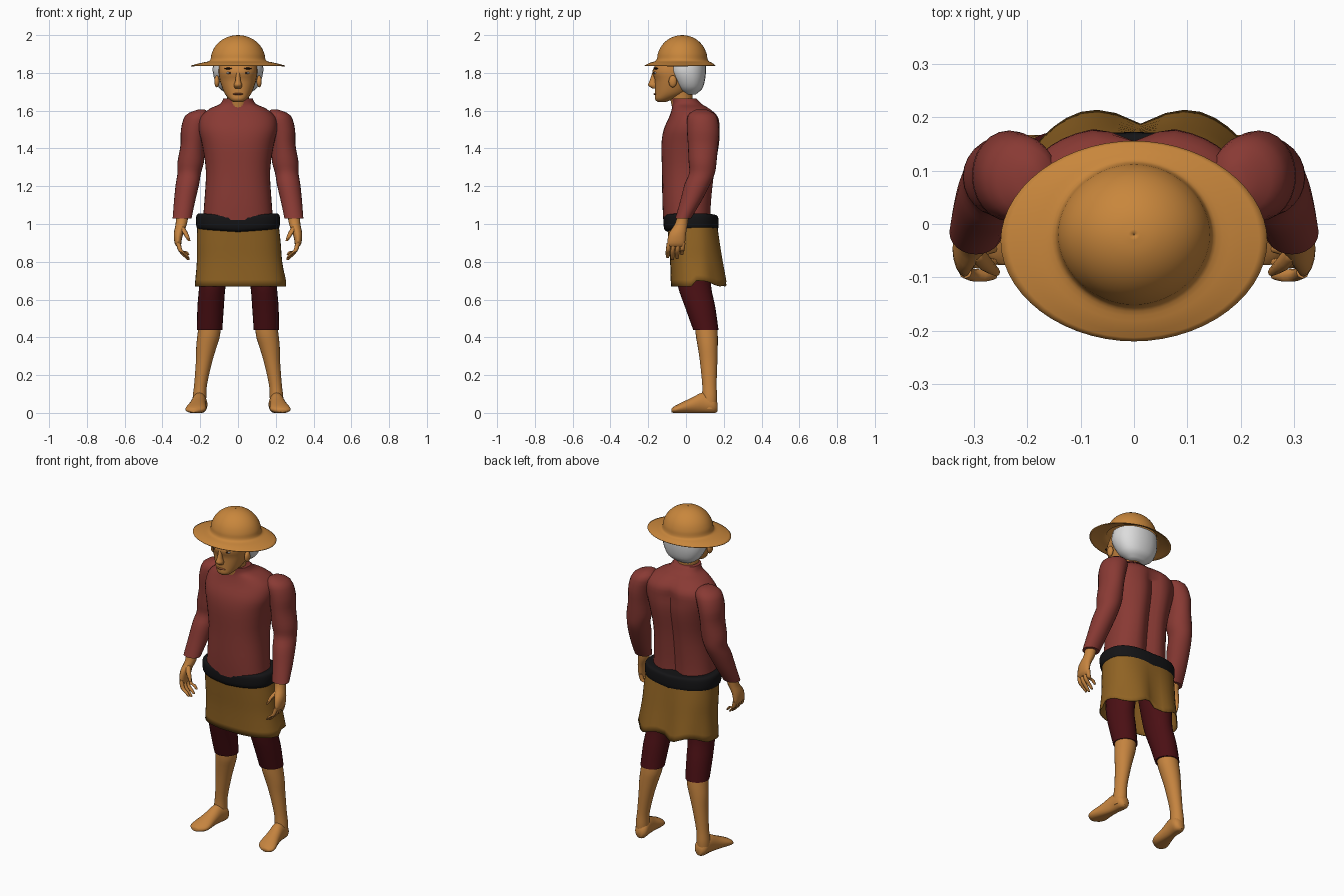
import bpy, bmesh, math
from mathutils import Vector

cube = bpy.data.objects.get("Cube")
if cube:
    bpy.data.objects.remove(cube)


def material(name, r, g, b):
    m = bpy.data.materials.new(name)
    m.use_nodes = True
    m.diffuse_color = (r, g, b, 1)
    m.node_tree.nodes["Principled BSDF"].inputs["Base Color"].default_value = (r, g, b, 1)
    return m


skin = material("tan skin", .56, .23, .05)
straw = material("straw", .58, .24, .045)
red = material("brick red cloth", .25, .042, .034)
ochre = material("ochre cloth", .28, .125, .017)
maroon = material("dark maroon cloth", .07, .005, .007)
black = material("black leather", .007, .007, .008)
white = material("white hair", .72, .72, .72)
dark = material("dark brown", .03, .012, .006)
lip = material("lip brown", .28, .085, .03)


def finish(name, bm, mats, mirror=False, thick=0, angle=50):
    bmesh.ops.recalc_face_normals(bm, faces=bm.faces)
    me = bpy.data.meshes.new(name)
    bm.to_mesh(me)
    bm.free()
    ob = bpy.data.objects.new(name, me)
    bpy.context.collection.objects.link(ob)
    for m in mats:
        me.materials.append(m)
    if mirror:
        ob.modifiers.new("Mirror", 'MIRROR').use_mirror_merge = False
    if thick:
        ob.modifiers.new("Solidify", 'SOLIDIFY').thickness = thick
    bpy.ops.object.select_all(action='DESELECT')
    ob.select_set(True)
    bpy.context.view_layer.objects.active = ob
    bpy.ops.object.shade_smooth_by_angle(angle=math.radians(angle))
    return ob


def spline(rings, steps):
    """Catmull-Rom interpolation of ring parameters."""
    out = []
    for i in range(len(rings) - 1):
        a, b, c, d = (rings[max(i - 1, 0)], rings[i], rings[i + 1],
                      rings[min(i + 2, len(rings) - 1)])
        for s in range(steps):
            t = s / steps
            out.append([q + .5 * t * (r - p + t * (2 * p - 5 * q + 4 * r - u
                        + t * (3 * (q - r) + u - p))) for p, q, r, u in zip(a, b, c, d)])
    return out + [rings[-1]]


def loft(name, mats, rings, n=24, power=2, axis='z', steps=3, caps=True,
         warp=None, rule=None, **kw):
    """Skin elliptical rings given as (centre a, centre b, height, radius a, radius b)."""
    bm = bmesh.new()
    loops = []
    for ca, cb, h, ra, rb in spline(rings, steps):
        loop = []
        for k in range(n):
            t = 2 * math.pi * k / n
            c, s = math.cos(t), math.sin(t)
            a = ca + ra * math.copysign(abs(c) ** (2 / power), c)
            b = cb + rb * math.copysign(abs(s) ** (2 / power), s)
            p = Vector((a, b, h) if axis == 'z' else (a, h, b))
            loop.append(bm.verts.new(warp(p) if warp else p))
        loops.append(loop)
    for lo, hi in zip(loops, loops[1:]):
        for k in range(n):
            bm.faces.new((lo[k], lo[(k + 1) % n], hi[(k + 1) % n], hi[k]))
    if caps:
        bm.faces.new(loops[0])
        bm.faces.new(loops[-1])
    if rule:
        for f in bm.faces:
            f.material_index = rule(f.calc_center_median())
    return finish(name, bm, mats, **kw)


def body(*rows):
    """Rows of (height, front y, back y, half width) as rings."""
    return [(0, (f + b) / 2, z, w, (b - f) / 2) for z, f, b, w in rows]


def ball(name, mat, centre, size, mirror=True):
    bm = bmesh.new()
    bmesh.ops.create_uvsphere(bm, u_segments=14, v_segments=8, radius=1)
    for v in bm.verts:
        v.co = Vector(centre) + v.co * Vector(size)
    return finish(name, bm, [mat], mirror=mirror)


# Shirt body with a groove down the spine and a notch at the collar
def spine(p):
    if p.y > .03:
        p.y -= .035 * math.exp(-(p.x / .04) ** 2) * min(1, max(0, (1.64 - p.z) * 8))
    return p


loft("shirt", [red, skin], body(
    (1.02, -.12, .135, .186), (1.12, -.125, .14, .178), (1.28, -.127, .158, .17),
    (1.42, -.13, .182, .19), (1.5, -.118, .184, .208), (1.565, -.09, .176, .2),
    (1.61, -.075, .13, .15), (1.635, -.072, .085, .095), (1.665, -.075, .055, .078)),
    n=40, power=2.4, warp=spine,
    rule=lambda c: int(c.z > 1.615 and c.y < -.03 and abs(c.x) < .008 + (c.z - 1.61) * .3))

# Sleeves
loft("sleeves", [red], [
    (.195, .08, 1.605, .02, .03), (.21, .085, 1.575, .068, .075), (.232, .09, 1.5, .07, .085),
    (.24, .09, 1.42, .064, .08), (.25, .088, 1.33, .07, .074), (.258, .085, 1.27, .062, .068),
    (.268, .06, 1.21, .062, .068), (.283, .025, 1.12, .056, .056), (.296, -.015, 1.03, .05, .042)],
    mirror=True)

# Hands with curled fingers and thumb
loft("hands", [skin], [
    (.296, -.015, 1.05, .033, .03), (.3, -.025, 1.0, .03, .034), (.315, -.045, .95, .025, .045),
    (.318, -.052, .9, .018, .047), (.312, -.052, .88, .012, .042)], n=16, mirror=True)
for i, finger in enumerate(("index", "middle", "ring", "little")):
    y = -.09 + .025 * i
    drop = (.01, 0, .006, .025)[i]
    loft(finger + "_fingers", [skin], [
        (.316, y, .9, .012, .012), (.305, y - .005, .86, .012, .012),
        (.28, y - .007, .83 + drop, .011, .011), (.262, y - .007, .81 + drop, .006, .007)],
        n=8, mirror=True)
loft("thumbs", [skin], [
    (.298, -.05, .985, .014, .016), (.278, -.075, .95, .014, .014), (.258, -.09, .91, .007, .008)],
    n=8, mirror=True)


# Wrapped skirt with folds at the back
def folds(p):
    if p.y > .05:
        p.y += .03 * (1 - p.z) / .32 * math.sin(min(abs(p.x) / .2, 1) * math.pi)
        p.z += .05 * (1 - p.z) * (1 + math.sin(p.x * 30))
    p.x += .04 * (1 - p.z)
    return p


loft("skirt", [ochre], body(
    (1.0, -.1, .165, .215), (.9, -.092, .172, .222), (.8, -.084, .178, .226),
    (.67, -.08, .188, .242)), n=48, power=2.5, caps=False, warp=folds, thick=.005)


# Belt, a little lower in the middle
def sag(p):
    p.z += .06 * (abs(p.x) - .13)
    return p


loft("belt", [black], body(
    (.965, -.095, .155, .205), (.98, -.115, .17, .22), (1.03, -.12, .172, .222),
    (1.05, -.115, .165, .21), (1.052, -.1, .14, .18)), n=40, power=2.5, warp=sag)

# Breeches and bare legs
loft("breeches", [maroon], [
    (.1, .04, .96, .095, .1), (.125, .04, .78, .08, .095), (.136, .045, .67, .07, .088),
    (.145, .075, .56, .07, .08), (.15, .105, .44, .067, .067)], mirror=True)
loft("lower_legs", [skin], [
    (.15, .105, .47, .058, .058), (.155, .11, .41, .06, .058), (.167, .115, .35, .054, .053),
    (.18, .12, .27, .043, .046), (.198, .124, .15, .034, .038), (.204, .125, .08, .036, .04),
    (.204, .125, .02, .034, .036)], mirror=True)


def grounded(p):
    p.z = max(p.z, 0)
    return p


loft("feet", [skin], [
    (.2, .03, .167, .018, .022), (.2, .042, .145, .038, .046), (.205, .052, .09, .038, .056),
    (.213, .038, .03, .044, .042), (.222, .024, -.03, .054, .028),
    (.23, .017, -.06, .046, .019), (.235, .013, -.077, .02, .01)],
    axis='y', warp=grounded, mirror=True)

# Neck, head and hair
loft("neck", [skin], body(
    (1.6, -.07, .04, .055), (1.67, -.085, .035, .058), (1.74, -.1, .035, .065)))
loft("head", [skin], body(
    (1.645, -.148, -.11, .022), (1.66, -.164, -.07, .045), (1.69, -.164, 0, .07),
    (1.73, -.164, .035, .087), (1.765, -.166, .05, .097), (1.81, -.178, .06, .103),
    (1.86, -.15, .07, .1)), n=28, power=2.2)
loft("hair", [white], body(
    (1.685, .0, .05, .05), (1.715, -.045, .085, .095), (1.76, -.075, .1, .122),
    (1.81, -.098, .106, .134), (1.86, -.095, .105, .13)), power=2.2)
ball("ears", skin, (.112, -.07, 1.755), (.014, .022, .032))

# Face
loft("nose", [skin], [
    (0, -.165, 1.805, .01, .012), (0, -.172, 1.76, .014, .02), (0, -.175, 1.735, .022, .026),
    (0, -.166, 1.718, .016, .014)], n=14)
ball("eyes", white, (.044, -.157, 1.8), (.017, .012, .007))
ball("irises", dark, (.044, -.165, 1.8), (.007, .007, .007))
ball("eyebrows", dark, (.048, -.157, 1.823), (.026, .014, .005))
ball("mouth", lip, (0, -.158, 1.688), (.028, .014, .006), mirror=False)

# Straw hat: dome flowing into a wide oval brim
dome = [(0, -.02, 1.866 + .134 * math.sin(a), .145 * math.cos(a), .134 * math.cos(a))
        for a in (math.radians(d) for d in (89.5, 75, 60, 45, 30, 15, 4))]
brim = [(0, -.022, 1.862, .155, .142), (0, -.027, 1.853, .195, .165), (0, -.032, 1.839, .25, .188)]
loft("straw_hat", [straw], dome + brim, n=56, power=1.95, caps=False, thick=.004, angle=60)
